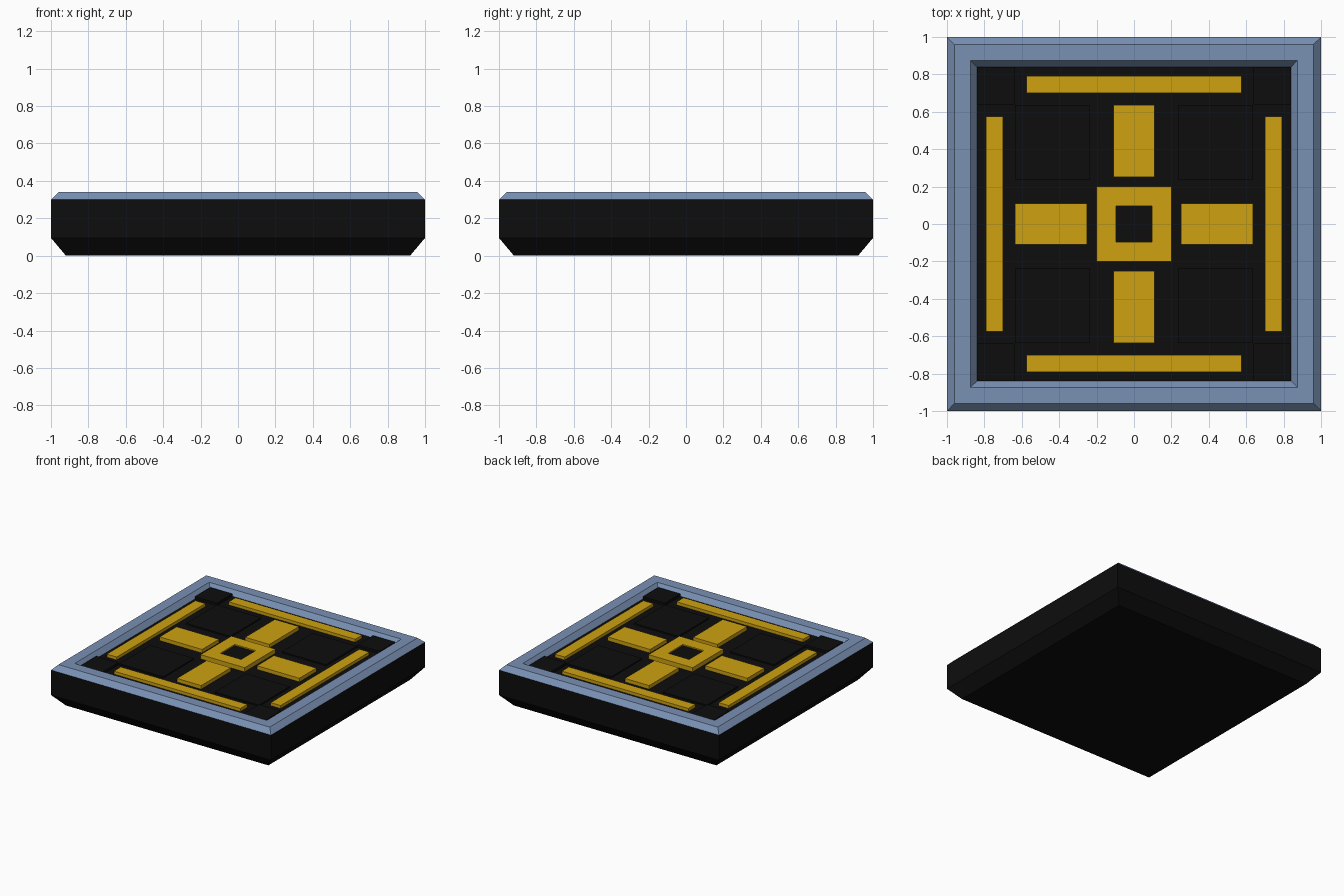
import bpy, bmesh

if "Cube" in bpy.data.objects:
    bpy.data.objects.remove(bpy.data.objects["Cube"])


def material(name, rgb):
    m = bpy.data.materials.new(name)
    m.diffuse_color = (*rgb, 1)
    m.use_nodes = True
    m.node_tree.nodes["Principled BSDF"].inputs["Base Color"].default_value = m.diffuse_color
    return m


BLACK = material("black", (0.004, 0.004, 0.004))
BLUE = material("slate blue", (0.19, 0.28, 0.45))
GOLD = material("gold", (0.62, 0.36, 0.006))


def lofted(name, rings, mat, bottom=False, top=False, closed=False):
    """Join square rings given as (half size, height)."""
    bm = bmesh.new()
    loops = [[bm.verts.new((sx * h, sy * h, z))
              for sx, sy in ((-1, -1), (1, -1), (1, 1), (-1, 1))] for h, z in rings]
    pairs = list(zip(loops, loops[1:]))
    if closed:
        pairs.append((loops[-1], loops[0]))
    for a, b in pairs:
        for i in range(4):
            j = (i + 1) % 4
            bm.faces.new((a[i], a[j], b[j], b[i]))
    if bottom:
        bm.faces.new(loops[0][::-1])
    if top:
        bm.faces.new(loops[-1])
    bmesh.ops.recalc_face_normals(bm, faces=bm.faces)
    finish(name, bm, mat)


def finish(name, bm, mat):
    me = bpy.data.meshes.new(name)
    bm.to_mesh(me)
    bm.free()
    me.materials.append(mat)
    bpy.context.collection.objects.link(bpy.data.objects.new(name, me))


def plate(name, x0, x1, y0, y1, top, mat, turn=0):
    """Flat slab on the floor, turned in quarter steps about the centre."""
    for _ in range(turn):
        x0, x1, y0, y1 = -y1, -y0, x0, x1
    bm = bmesh.new()
    bmesh.ops.create_cube(bm, size=1)
    for v in bm.verts:
        v.co = (x1 if v.co.x > 0 else x0, y1 if v.co.y > 0 else y0,
                top if v.co.z > 0 else FLOOR - 0.005)
    finish(name, bm, mat)


FLOOR = 0.30

# Base block with chamfered underside
lofted("base", [(0.92, 0), (1.0, 0.095), (1.0, FLOOR)], BLACK, bottom=True, top=True)

# Raised rim with sloped inner and outer edges
lofted("rim", [(1.0, FLOOR), (0.96, 0.34), (0.873, 0.34), (0.84, FLOOR)], BLUE)

# Four-fold floor details
for k in range(4):
    plate(f"edge_bar_{k}", -0.575, 0.575, 0.70, 0.79, 0.325, GOLD, k)
    plate(f"spoke_{k}", -0.11, 0.11, 0.25, 0.635, 0.33, GOLD, k)
    plate(f"floor_panel_{k}", 0.235, 0.635, 0.235, 0.635, 0.31, BLACK, k)
    plate(f"corner_block_{k}", 0.64, 0.84, 0.64, 0.84, 0.32, BLACK, k)

# Centre frame and its dark core
lofted("centre_frame", [(0.2, 0.295), (0.2, 0.335), (0.095, 0.335), (0.095, 0.295)],
       GOLD, closed=True)
plate("centre_core", -0.095, 0.095, -0.095, 0.095, 0.325, BLACK)
